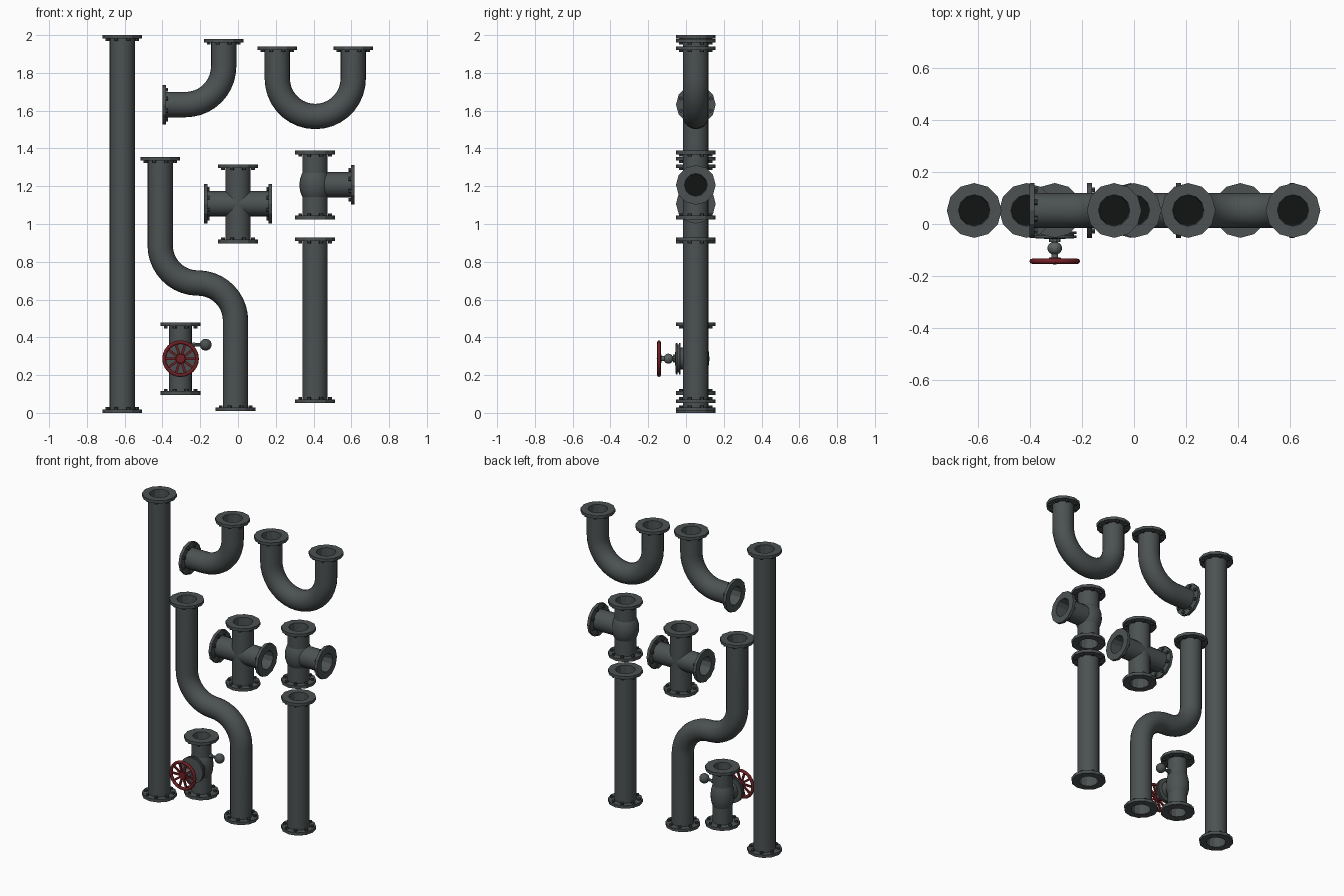
import bpy, bmesh, math
from mathutils import Vector, Matrix

if "Cube" in bpy.data.objects:
    bpy.data.objects.remove(bpy.data.objects["Cube"])

Y = 0.052          # depth of every pipe axis
R, FR = 0.067, 0.105  # pipe and flange radius


def material(name, rgb):
    m = bpy.data.materials.new(name)
    m.diffuse_color = (*rgb, 1)
    m.use_nodes = True
    m.node_tree.nodes["Principled BSDF"].inputs["Base Color"].default_value = m.diffuse_color
    return m


IRON = material("dark_iron", (0.072, 0.083, 0.084))
BORE = material("bore_black", (0.006, 0.007, 0.007))
BOLT = material("bolt_steel", (0.045, 0.052, 0.053))
RED = material("valve_red", (0.16, 0.014, 0.018))
STEEL = material("fitting_grey", (0.11, 0.125, 0.125))


def frame(loc, axis):
    return Matrix.Translation(loc) @ Vector(axis).to_track_quat('Z', 'Y').to_matrix().to_4x4()


def lathe(bm, profile, seg, M):
    """Revolve (radius, height) points, listed bottom to top, about local z."""
    rings = [[bm.verts.new(M @ Vector((r * math.cos(t), r * math.sin(t), z)))
              for t in (2 * math.pi * j / seg for j in range(seg))] for r, z in profile]
    faces = []
    for a, b in zip(rings, rings[1:]):
        for j in range(seg):
            k = (j + 1) % seg
            faces.append(bm.faces.new((a[j], a[k], b[k], b[j])))
    return faces


def finish(name, bm, mats, angle=35):
    bmesh.ops.remove_doubles(bm, verts=bm.verts, dist=1e-5)
    me = bpy.data.meshes.new(name)
    bm.to_mesh(me)
    bm.free()
    for m in mats:
        me.materials.append(m)
    me.shade_smooth()
    me.set_sharp_from_angle(angle=math.radians(angle))
    ob = bpy.data.objects.new(name, me)
    bpy.context.collection.objects.link(ob)
    return ob


def turned(name, profile, seg, loc, axis, mat):
    bm = bmesh.new()
    lathe(bm, profile, seg, frame(loc, axis))
    return finish(name, bm, [mat])


def flange(name, x, z, axis, pr=R):
    """Flat ring with a dark bore and bolt heads on its pipe side."""
    M = frame((x, Y, z), axis)
    bm = bmesh.new()
    b = pr - 0.007
    faces = lathe(bm, [(pr, -0.019), (FR, -0.019), (FR, 0), (b, 0), (b - 0.002, -0.1), (0, -0.1)], 12, M)
    for f in faces[-12:]:
        f.material_index = 1
    finish(name + "_flange", bm, [IRON, BORE], 25)
    bm = bmesh.new()
    for i in range(8):
        T = M @ Matrix.Rotation(math.pi * (i + 0.5) / 4, 4, 'Z') @ Matrix.Translation((0.085, 0, -0.03))
        lathe(bm, [(0, 0), (0.011, 0), (0.011, 0.012)], 6, T)
    finish(name + "_flange_bolts", bm, [BOLT], 25)


def arc(cx, cz, r, a0, a1, n=10):
    return [(cx + r * math.cos(math.radians(a0 + (a1 - a0) * i / n)),
             cz + r * math.sin(math.radians(a0 + (a1 - a0) * i / n))) for i in range(n + 1)]


def tube(name, path, r=R, seg=20):
    """Sweep a circle along a path in the xz plane, ends set just inside the flanges."""
    bm = bmesh.new()
    P = [Vector((x, 0, z)) for x, z in path]
    P[0] += (P[1] - P[0]).normalized() * 0.01
    P[-1] += (P[-2] - P[-1]).normalized() * 0.01
    rings = []
    for i, p in enumerate(P):
        t = (P[min(i + 1, len(P) - 1)] - P[max(i - 1, 0)]).normalized()
        side = Vector((0, 1, 0)).cross(t)
        rings.append([bm.verts.new(p + Vector((0, Y, 0)) + r * (side * math.cos(a) + Vector((0, 1, 0)) * math.sin(a)))
                      for a in (2 * math.pi * j / seg for j in range(seg))])
    for a, b in zip(rings, rings[1:]):
        for j in range(seg):
            k = (j + 1) % seg
            bm.faces.new((a[j], a[k], b[k], b[j]))
    bmesh.ops.recalc_face_normals(bm, faces=bm.faces)
    finish(name, bm, [IRON])


def flanged_pipe(name, path, r=R):
    tube(name, path, r)
    for end, (p, q) in (("start", (path[0], path[1])), ("end", (path[-1], path[-2]))):
        flange(name + "_" + end, p[0], p[1], (p[0] - q[0], 0, p[1] - q[1]), r)


def ellipsoid(name, loc, r, rz, mat, seg=20, axis=(0, 0, 1)):
    prof = [(r * math.cos(math.radians(a)), rz * math.sin(math.radians(a))) for a in range(-90, 91, 15)]
    turned(name, prof, seg, loc, axis, mat)


# straight pipes
flanged_pipe("long_pipe", [(-0.613, 0), (-0.613, 2)])
flanged_pipe("short_pipe", [(0.408, 0.053), (0.408, 0.928)])

# bent pipes
flanged_pipe("elbow_pipe", [(-0.40, 1.632)] + arc(-0.278, 1.834, 0.202, -90, 0) + [(-0.076, 1.98)])
flanged_pipe("u_pipe", [(0.208, 1.94)] + arc(0.409, 1.77, 0.201, 180, 360, 18) + [(0.61, 1.94)])
flanged_pipe("s_pipe", [(-0.412, 1.354)] + arc(-0.2125, 0.887, 0.1995, 180, 268)
             + arc(-0.2125, 0.488, 0.1995, 88, 0) + [(-0.013, 0.01)])

# four-way cross
flanged_pipe("cross_upright", [(0, 0.898), (0, 1.315)])
flanged_pipe("cross_arm", [(-0.18, 1.107), (0.18, 1.107)])

# tee with swollen body
flanged_pipe("tee_upright", [(0.408, 1.025), (0.408, 1.388)])
tube("tee_branch", [(0.408, 1.207), (0.616, 1.207)])
flange("tee_branch", 0.616, 1.207, (1, 0, 0))
ellipsoid("tee_body", (0.408, Y, 1.207), 0.083, 0.11, IRON)

# valve body and bonnet
VX, VZ = -0.304, 0.287
FRONT = (0, -1, 0)
flanged_pipe("valve_pipe", [(VX, 0.096), (VX, 0.478)], 0.06)
ellipsoid("valve_body", (VX, Y, VZ), 0.072, 0.125, IRON)
turned("valve_bonnet", [(0.058, 0), (0.058, 0.08), (0.084, 0.08), (0.084, 0.09), (0.074, 0.09), (0.074, 0.096),
                        (0.084, 0.096), (0.084, 0.106), (0.035, 0.109), (0, 0.109)],
       16, (VX, Y, VZ), FRONT, IRON)

# valve stem with rounded packing nut
turned("valve_stem", [(0.013, 0), (0.013, 0.10), (0, 0.10)], 12, (VX, -0.05, VZ), FRONT, STEEL)
ellipsoid("packing_nut", (VX, -0.093, VZ), 0.028, 0.025, STEEL, 10, FRONT)
turned("stem_collar", [(0.0, 0), (0.022, 0), (0.022, 0.012), (0, 0.012)], 10, (VX, -0.057, VZ), FRONT, STEEL)

# handwheel: rim, hub, ten spokes
W = frame((VX, -0.143, VZ), FRONT)
bm = bmesh.new()
lathe(bm, [(0.087 + 0.010 * math.cos(a), 0.010 * math.sin(a))
           for a in (2 * math.pi * i / 8 for i in range(9))], 24, W)
finish("handwheel_rim", bm, [RED], 50)
turned("handwheel_hub", [(0, -0.014), (0.022, -0.014), (0.028, 0), (0.024, 0.010), (0, 0.012)],
       12, (VX, -0.143, VZ), FRONT, RED)
bm = bmesh.new()
for i in range(10):
    M = W @ Matrix.Rotation(math.pi * i / 5, 4, 'Z') @ Matrix.Translation((0.052, 0, 0))
    bmesh.ops.create_cube(bm, size=1, matrix=M @ Matrix.Diagonal((0.064, 0.013, 0.009, 1)))
finish("handwheel_spokes", bm, [RED])

# side knob on a thin rod
turned("side_rod", [(0.009, 0), (0.009, 0.115), (0, 0.115)], 8, (VX + 0.02, Y, 0.361), (1, 0, 0), STEEL)
turned("side_rod_nut", [(0, 0), (0.014, 0), (0.014, 0.014), (0, 0.014)], 6, (VX + 0.062, Y, 0.361), (1, 0, 0), STEEL)
ellipsoid("side_knob", (-0.171, Y, 0.361), 0.031, 0.031, IRON, 14)
